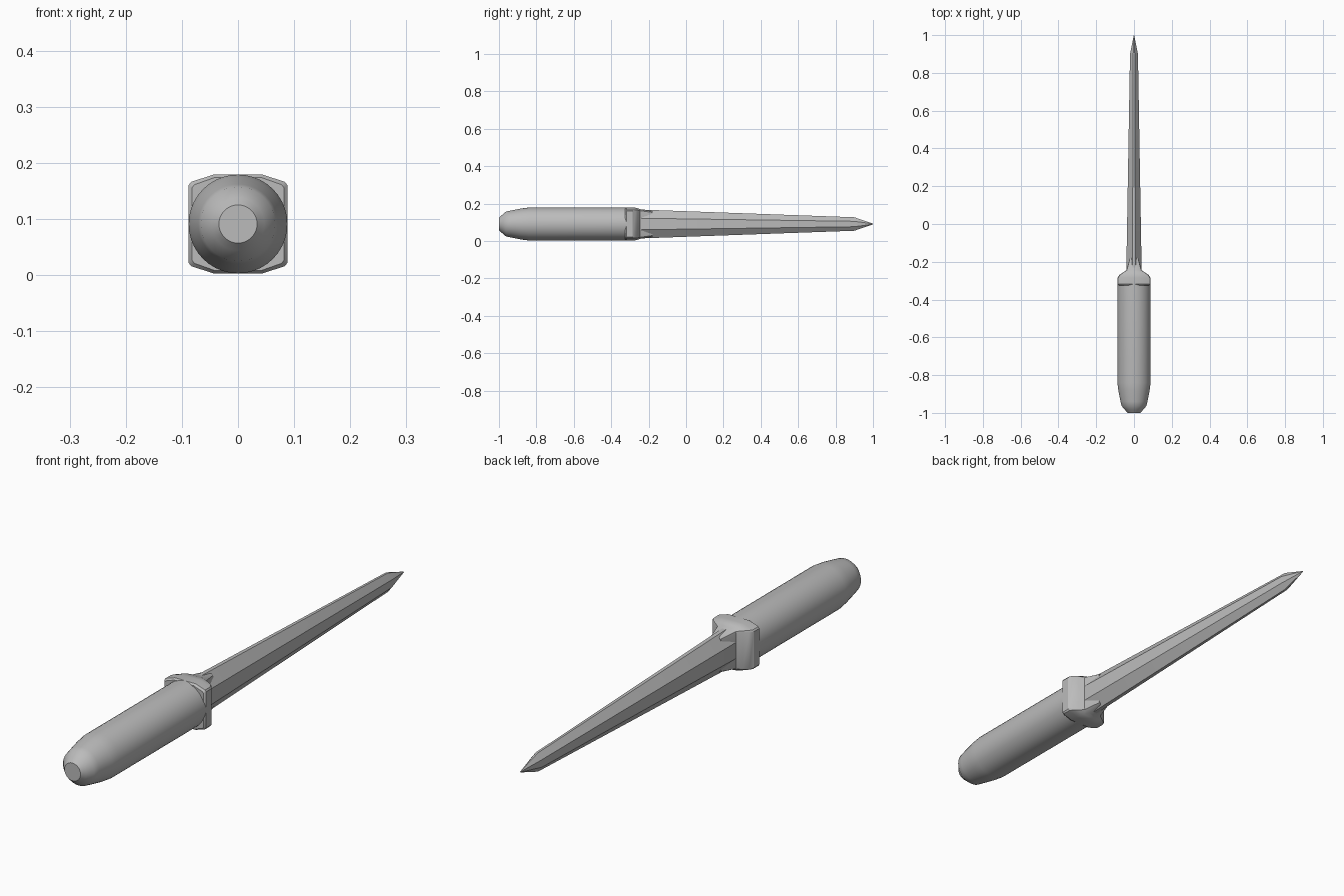
import bpy, bmesh, math

if "Cube" in bpy.data.objects:
    bpy.data.objects.remove(bpy.data.objects["Cube"])

CZ = 0.091  # height of the long axis

grey = bpy.data.materials.new("plain_grey")
grey.diffuse_color = (0.5, 0.5, 0.5, 1)
grey.use_nodes = True
grey.node_tree.nodes["Principled BSDF"].inputs["Base Color"].default_value = grey.diffuse_color


def loft(name, rings, angle=30):
    """Skin closed rings of (x, y, z) points and cap both ends."""
    bm = bmesh.new()
    loops = [[bm.verts.new((x, y, z + CZ)) for x, y, z in r] for r in rings]
    n = len(loops[0])
    for a, b in zip(loops, loops[1:]):
        for i in range(n):
            j = (i + 1) % n
            bm.faces.new((a[i], a[j], b[j], b[i]))
    bm.faces.new(loops[0][::-1])
    bm.faces.new(loops[-1])
    bmesh.ops.recalc_face_normals(bm, faces=bm.faces)
    me = bpy.data.meshes.new(name)
    bm.to_mesh(me)
    bm.free()
    me.materials.append(grey)
    ob = bpy.data.objects.new(name, me)
    bpy.context.collection.objects.link(ob)
    bpy.ops.object.select_all(action='DESELECT')
    ob.select_set(True)
    bpy.context.view_layer.objects.active = ob
    bpy.ops.object.shade_smooth_by_angle(angle=math.radians(angle))
    return ob


def mirrored(quarter, y):
    """Ring from one quarter outline, listed from the side to the top."""
    half = quarter + [(-x, z) for x, z in reversed(quarter)]
    full = half + [(-x, -z) for x, z in half]
    out = []
    for p in full:
        if not out or p != out[-1]:
            out.append(p)
    return [(x, y, z) for x, z in out]


def circle(r, y, n=40):
    return [(r * math.cos(2 * math.pi * i / n), y, r * math.sin(2 * math.pi * i / n))
            for i in range(n)]


# Handle: round grip with a tapered, rounded butt
loft("handle", [circle(r, y) for y, r in (
    (-1.0, 0.034), (-0.985, 0.047), (-0.963, 0.066), (-0.94, 0.071),
    (-0.88, 0.083), (-0.84, 0.088), (-0.29, 0.088))])

# Guard: squarish collar that narrows toward the blade
guard = []
for y, w, h, c in ((-0.326, 0.082, 0.083, 0.070), (-0.318, 0.088, 0.088, 0.075),
                   (-0.285, 0.088, 0.088, 0.075), (-0.270, 0.078, 0.087, 0.075),
                   (-0.258, 0.060, 0.084, 0.074), (-0.245, 0.040, 0.079, 0.071),
                   (-0.180, 0.022, 0.068, 0.062)):
    guard.append(mirrored([(w, c - 0.006), (w * 0.95, c), (w * 0.5, h)], y))
loft("guard", guard)

# Blade: six-sided section with edges above and below, ending in a point
blade = []
for y, w, h in ((-0.27, 0.041, 0.078), (0.90, 0.021, 0.036), (1.0, 0.001, 0.002)):
    blade.append([(w, y, -h * 0.4), (w, y, h * 0.4), (w * 0.2, y, h), (-w * 0.2, y, h),
                  (-w, y, h * 0.4), (-w, y, -h * 0.4), (-w * 0.2, y, -h), (w * 0.2, y, -h)])
loft("blade", blade, 15)
